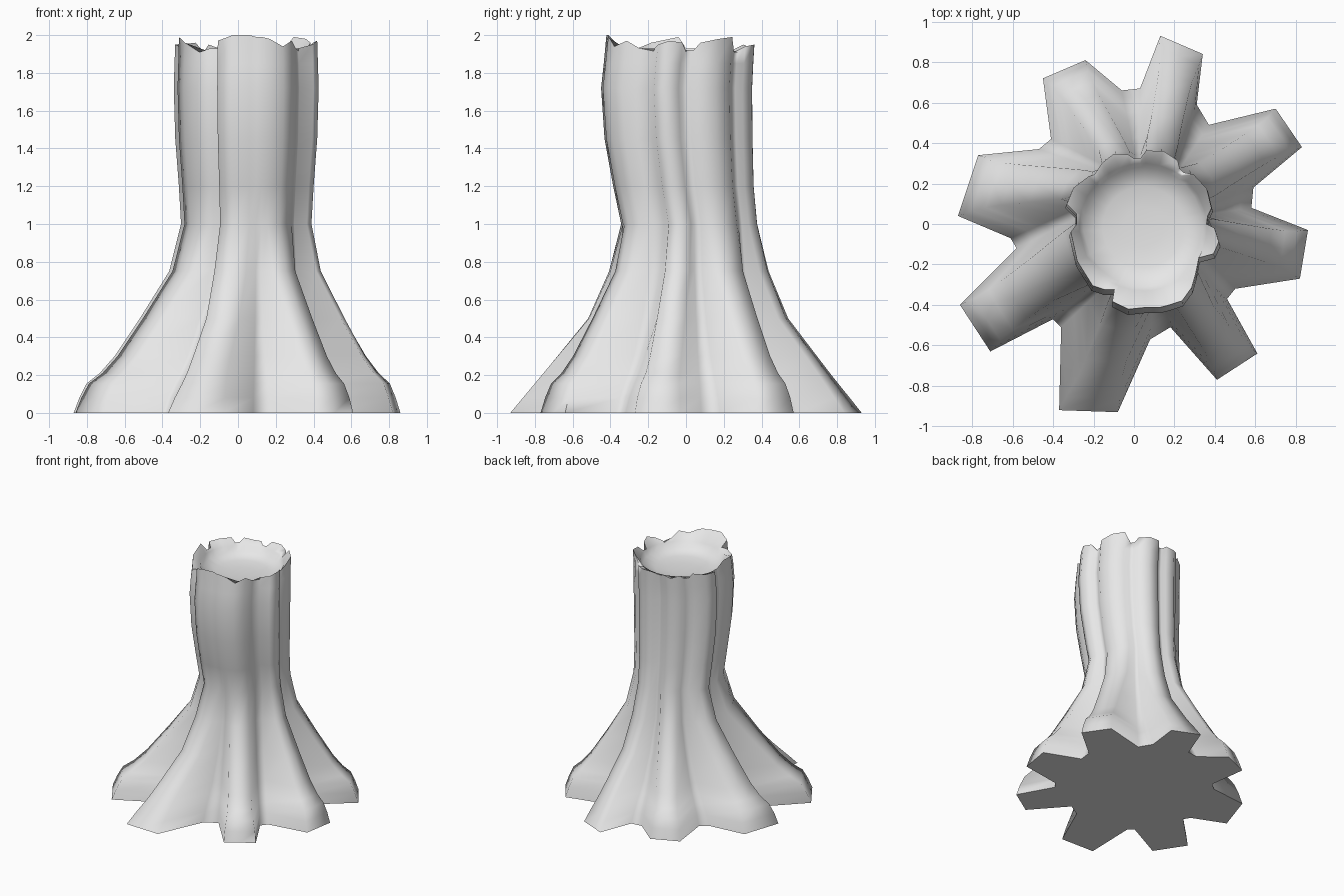
import bpy, bmesh, math
from mathutils import Vector

cube = bpy.data.objects.get("Cube")
if cube:
    bpy.data.objects.remove(cube, do_unlink=True)

mat = bpy.data.materials.new("pale_grey_wood")
mat.use_nodes = True
grey = (0.8, 0.8, 0.8, 1)
mat.diffuse_color = grey
mat.node_tree.nodes["Principled BSDF"].inputs["Base Color"].default_value = grey

# Each root, counter-clockwise: two tip corners, then two points of the valley after it
ROOTS = [
    ((.82, -.27), (.86, -.03), (.58, .08), (.59, .18)),
    ((.83, .38), (.70, .57), (.37, .49), (.31, .59)),
    ((.34, .84), (.13, .93), (.03, .67), (-.06, .66)),
    ((-.24, .81), (-.45, .72), (-.41, .42), (-.47, .37)),
    ((-.77, .34), (-.87, .04), (-.61, -.07), (-.58, -.12)),
    ((-.86, -.40), (-.71, -.63), (-.40, -.47), (-.36, -.51)),
    ((-.37, -.92), (-.08, -.93), (.08, -.57), (.18, -.51)),
    ((.41, -.77), (.61, -.64), (.46, -.37), (.50, -.32)),
]
# The same lobes where they reach the broken top
LOBES = [
    ((.40, -.15), (.405, -.02), (.365, .0), (.37, .04)),
    ((.39, .08), (.30, .25), (.25, .26), (.23, .28)),
    ((.22, .32), (.06, .37), (.03, .33), (.0, .33)),
    ((-.03, .35), (-.16, .31), (-.18, .28), (-.20, .25)),
    ((-.23, .24), (-.34, .10), (-.29, .05), (-.29, .0)),
    ((-.32, -.04), (-.21, -.31), (-.15, -.33), (-.10, -.33)),
    ((-.11, -.39), (.06, -.42), (.10, -.42), (.13, -.42)),
    ((.17, -.41), (.29, -.32), (.31, -.25), (.325, -.17)),
]
# Height lost from the rim at each lobe: corner, middle, corner, valley
CHIPS = [(5, 3, 4, 8), (4, 2, 1, 9), (6, 5, 5, 8), (6, 7, 5, 8),
         (4, 5, 5, 7), (1, 4, 9, 7), (3, 0, 0, 1), (2, 6, 3, 7)]
# Height, spread of the roots, spread of the valleys, tip narrowing
FLARE = [(0, 1, 1, 0), (.08, .95, .9, .03), (.155, .89, .77, .11), (.21, .77, .66, .15),
         (.3, .63, .51, .15), (.5, .39, .27, .1), (.75, .11, .06, 0), (1.0, 0, 0, 0)]
STEEP_ROOTS = (2, 6)  # the back and front roots slope straight to the ground
# Height, scale and y shift of the upper trunk
TRUNK = [(1.2, .93, .015), (1.45, .98, -.01), (1.72, 1, -.02), (1.85, .99, -.01)]
AXIS = Vector((.045, -.015))
STEP = 5


def section(points, bulge):
    """Turn corner pairs and valleys into a ring with a rounded crown per lobe."""
    ring = []
    for lobe in points:
        a, b, v, w = map(Vector, lobe)
        mid = (a + b) / 2
        ring += [a, mid + (mid - AXIS).normalized() * bulge, b, v, w]
    return ring


def trunk_ring(scale, shift):
    return [AXIS + (p - AXIS) * scale + Vector((0, shift)) for p in section(LOBES, .025)]


bm = bmesh.new()


def add_ring(points, heights):
    return [bm.verts.new((p.x, p.y, z)) for p, z in zip(points, heights)]


def bridge(low, high):
    n = len(low)
    for i in range(n):
        j = (i + 1) % n
        bm.faces.new((low[i], low[j], high[j], high[i]))


# Flared roots blending into the waist
ground, waist = section(ROOTS, 0), trunk_ring(.9, .045)
N = len(ground)
rings = []
for z, spread, valley, narrow in FLARE:
    pts = []
    for i in range(N):
        root, k = divmod(i, STEP)
        t = valley if k > 2 else spread
        if root in STEEP_ROOTS and z < .6:
            t = min(t, 1 - 1.4 * z)
        pts.append(waist[i].lerp(ground[i], t))
    for i in range(0, N, STEP):
        for k in (0, 2):
            pts[i + k] = pts[i + k].lerp(pts[i + 1], narrow)
    rings.append(add_ring(pts, [z] * N))

# Fluted trunk
for z, scale, shift in TRUNK:
    rings.append(add_ring(trunk_ring(scale, shift), [z] * N))

# Jagged rim, then the sloping lip, the short wall and the shallow bowl
chips = [c for lobe in CHIPS for c in lobe + lobe[-1:]]
rim = trunk_ring(.98, 0)
rings.append(add_ring(rim, [2 - c / 100 for c in chips]))
for inset, z in ((.315, 1.915), (.295, 1.87), (.2, 1.845), (.1, 1.835)):
    pts = [AXIS + (p - AXIS).normalized() * inset for p in rim]
    rings.append(add_ring(pts, [z] * N))

for low, high in zip(rings, rings[1:]):
    bridge(low, high)
bm.faces.new(rings[-1])
bm.faces.new(rings[0][::-1])
bmesh.ops.recalc_face_normals(bm, faces=bm.faces)

mesh = bpy.data.meshes.new("tree_stump")
bm.to_mesh(mesh)
bm.free()
mesh.shade_smooth()
mesh.set_sharp_from_angle(angle=math.radians(84))
mesh.materials.append(mat)
stump = bpy.data.objects.new("tree_stump", mesh)
bpy.context.collection.objects.link(stump)
